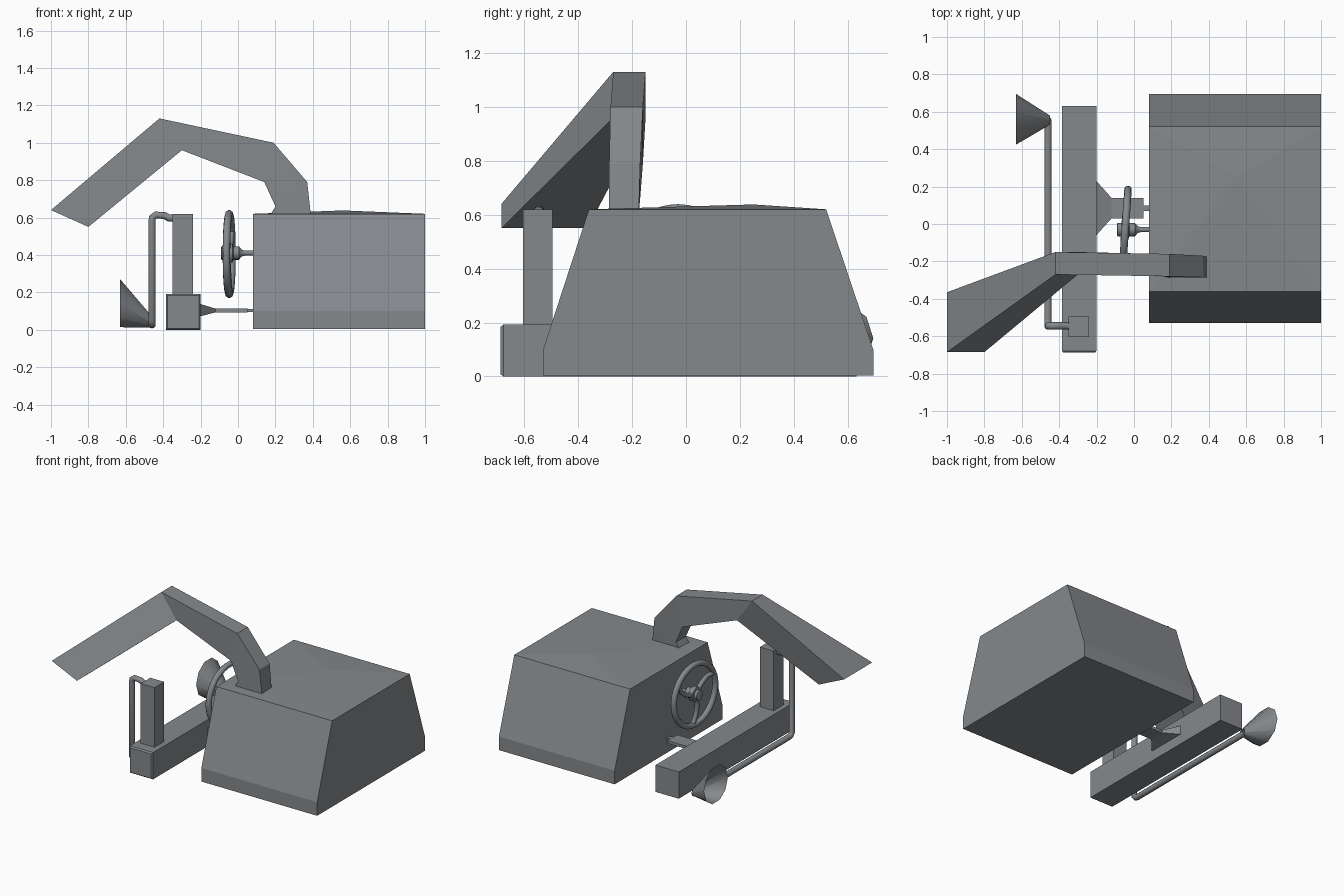
import bpy, bmesh, math
from mathutils import Vector, Matrix

if "Cube" in bpy.data.objects:
    bpy.data.objects.remove(bpy.data.objects["Cube"])

# dark grey paint shared by every part
paint = bpy.data.materials.new("dark_grey")
paint.diffuse_color = (.235, .25, .265, 1)
paint.use_nodes = True
paint.node_tree.nodes["Principled BSDF"].inputs["Base Color"].default_value = paint.diffuse_color


def make(name, verts, faces, smooth=False):
    me = bpy.data.meshes.new(name)
    me.from_pydata([tuple(v) for v in verts], [], faces)
    bm = bmesh.new()
    bm.from_mesh(me)
    bmesh.ops.recalc_face_normals(bm, faces=bm.faces)
    bm.to_mesh(me)
    bm.free()
    me.materials.append(paint)
    ob = bpy.data.objects.new(name, me)
    bpy.context.collection.objects.link(ob)
    if smooth:
        bpy.context.view_layer.objects.active = ob
        ob.select_set(True)
        bpy.ops.object.shade_smooth_by_angle(angle=math.radians(40))
        ob.select_set(False)
    return ob


def loft(name, rings, caps=True, smooth=False):
    n = len(rings[0])
    verts = [v for r in rings for v in r]
    faces = [(k*n + i, k*n + (i+1) % n, (k+1)*n + (i+1) % n, (k+1)*n + i)
             for k in range(len(rings) - 1) for i in range(n)]
    if caps:
        faces += [tuple(range(n)), tuple(range((len(rings)-1)*n, len(rings)*n))]
    return make(name, verts, faces, smooth)


def rect_y(x, y, z, inset=0):
    x0, x1, z0, z1 = x[0] + inset, x[1] - inset, z[0] + inset, z[1] - inset
    return [(x0, y, z0), (x1, y, z0), (x1, y, z1), (x0, y, z1)]


def ring_x(x, y, z, r, n):
    return [(x, y + r*math.cos(2*math.pi*i/n), z + r*math.sin(2*math.pi*i/n)) for i in range(n)]


def tube(name, pts, r, cyclic=False, sides=3):
    cu = bpy.data.curves.new(name, 'CURVE')
    cu.dimensions = '3D'
    cu.bevel_depth = r
    cu.bevel_resolution = sides
    cu.use_fill_caps = True
    sp = cu.splines.new('POLY')
    sp.points.add(len(pts) - 1)
    for p, c in zip(sp.points, pts):
        p.co = (*c, 1)
    sp.use_cyclic_u = cyclic
    cu.materials.append(paint)
    ob = bpy.data.objects.new(name, cu)
    bpy.context.collection.objects.link(ob)
    return ob


# tapered main body with a faintly raised top
prof = [(-.53, .003), (.695, .003), (.695, .1), (.52, .62), (-.36, .62), (-.53, .1)]
rings = [(x, y, z) for x in (.08, 1) for y, z in prof]
peak = 12
top = [3, 4, 10, 9]
faces = [tuple(range(6)), tuple(range(6, 12))]
faces += [(i, (i+1) % 6, 6 + (i+1) % 6, 6 + i) for i in range(6) if i != 3]
faces += [(top[i], top[(i+1) % 4], peak) for i in range(4)]
make("body", rings + [(.56, .25, .638)], faces)

# bent arm flaring to its free end: top (x,z), bottom (x,z), y range
arm = [((-1, .64), (-.8, .55), (-.685, -.365)),
       ((-.42, 1.13), (-.3, .96), (-.27, -.15)),
       ((.19, 1.0), (.14, .79), (-.28, -.16)),
       ((.37, .79), (.2, .66), (-.285, -.17)),
       ((.39, .61), (.17, .61), (-.285, -.175))]
loft("arm", [[(t[0], y[0], t[1]), (t[0], y[1], t[1]), (b[0], y[1], b[1]), (b[0], y[0], b[1])]
             for t, b, y in arm])

# crossbar with a softened front end, and upright post
bx, bz = (-.385, -.2), (0, .192)
loft("crossbar", [rect_y(bx, -.688, bz, .008), rect_y(bx, -.678, bz), rect_y(bx, .632, bz)])
px, pz = (-.35, -.24), (.18, .62)
loft("post", [rect_y(px, -.605, pz), rect_y(px, -.495, pz)])

# flat hitch between crossbar and body
hitch = [(-.21, -.07, .24, .07, .14), (-.12, .03, .14, .093, .113),
         (.05, .03, .14, .093, .113), (.05, .07, .1, .096, .11), (.1, .07, .1, .096, .11)]
loft("hitch", [[(x, a, l), (x, b, l), (x, b, h), (x, a, h)] for x, a, b, l, h in hitch])

# pipe from post top, down and along the bar
tube("pipe", [(-.33, -.545, .597), (-.37, -.545, .597), (-.39, -.545, .61), (-.44, -.545, .614),
              (-.458, -.545, .6), (-.46, -.545, .58), (-.46, -.545, .05), (-.46, -.53, .03),
              (-.46, -.51, .027), (-.46, .54, .027), (-.462, .565, .03)], .02)

# skewed open horn
loft("horn", [ring_x(-.63, .56, .142, .135, 10), ring_x(-.45, .555, .036, .025, 10)],
     caps=False, smooth=True)

# steering wheel: rim, curved spokes, stepped hub and shaft, slightly turned
turn = Matrix.Translation((-.047, -.03, .405)) @ Matrix.Rotation(math.radians(-4), 4, 'Z')


def on_wheel(r, a, x=0):
    return turn @ Vector((x, r*math.cos(a), r*math.sin(a)))


tube("wheel_rim", [on_wheel(.215, 2*math.pi*i/40) for i in range(40)], .02, cyclic=True)
for k, deg in enumerate((130, 10, 250)):
    a = math.radians(deg)
    tube(f"wheel_spoke_{k}", [on_wheel(r, a + b, x) for r, b, x in
                              ((.02, 0, -.005), (.09, .12, -.005), (.15, .26, 0), (.215, .45, 0))], .016)
hub = [(-.092, .026), (-.088, .036), (-.068, .036), (-.066, .05), (-.03, .05), (-.025, .036),
       (.005, .036), (.02, .018), (.035, .014), (.1, .014)]
loft("wheel_hub", [ring_x(x, -.03, .41, r, 16) for x, r in hub], smooth=True)
